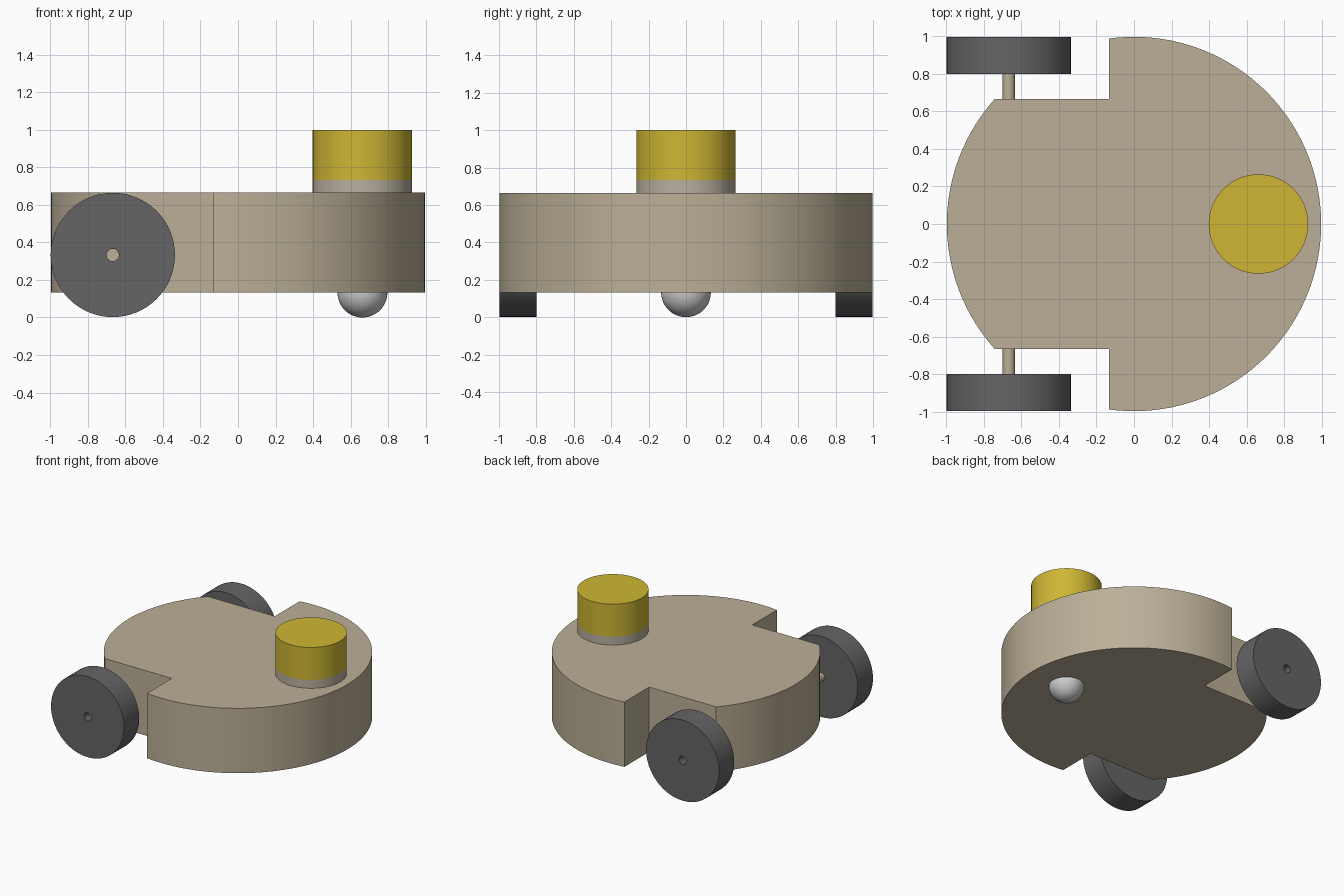
import bpy, bmesh
from math import sin, cos, acos, asin, pi, radians
from mathutils import Vector, Matrix

if "Cube" in bpy.data.objects:
    bpy.data.objects.remove(bpy.data.objects["Cube"])


def material(name, rgb):
    m = bpy.data.materials.new(name)
    m.diffuse_color = (*rgb, 1)
    m.use_nodes = True
    m.node_tree.nodes["Principled BSDF"].inputs["Base Color"].default_value = m.diffuse_color
    return m


TAN = material("tan", (0.50, 0.43, 0.31))
BASE = material("warm_grey", (0.48, 0.43, 0.35))
DARK = material("dark_rubber", (0.13, 0.13, 0.13))
YELLOW = material("yellow", (0.62, 0.47, 0.035))


def finish(ob, name, mat=None):
    ob.name = ob.data.name = name
    if mat:
        ob.data.materials.append(mat)
    bpy.ops.object.select_all(action='DESELECT')
    ob.select_set(True)
    bpy.context.view_layer.objects.active = ob
    bpy.ops.object.shade_smooth_by_angle(angle=radians(30))
    return ob


def from_bmesh(bm, name, mat):
    bmesh.ops.recalc_face_normals(bm, faces=bm.faces)
    me = bpy.data.meshes.new(name)
    bm.to_mesh(me)
    bm.free()
    ob = bpy.data.objects.new(name, me)
    bpy.context.collection.objects.link(ob)
    return finish(ob, name, mat)


def cylinder(name, r, depth, loc, mat, rot=(0, 0, 0), sides=64):
    bpy.ops.mesh.primitive_cylinder_add(vertices=sides, radius=r, depth=depth,
                                        location=loc, rotation=rot)
    return finish(bpy.context.object, name, mat)


# Chassis: round plate with a rear notch on each side for the wheels
NOTCH_X, NOTCH_Y, R = -0.133, 0.667, 0.997
Z0, Z1 = 0.133, 0.665


def arc(a0, a1, n):
    return [(R * cos(a0 + (a1 - a0) * i / n), R * sin(a0 + (a1 - a0) * i / n))
            for i in range(n + 1)]


a = acos(NOTCH_X / R)
b = pi - asin(NOTCH_Y / R)
outline = (arc(-a, a, 72) + [(NOTCH_X, NOTCH_Y)]
           + arc(b, 2 * pi - b, 32) + [(NOTCH_X, -NOTCH_Y)])
bm = bmesh.new()
face = bm.faces.new([bm.verts.new((x, y, Z0)) for x, y in outline])
ext = bmesh.ops.extrude_face_region(bm, geom=[face], use_keep_orig=True)
top = [v for v in ext["geom"] if isinstance(v, bmesh.types.BMVert)]
bmesh.ops.translate(bm, verts=top, vec=(0, 0, Z1 - Z0))
from_bmesh(bm, "chassis", TAN)

# Wheels with a bored hub, and the stub axles that carry them
WX, WZ = -0.667, 0.333
for side, s in (("left", 1), ("right", -1)):
    bm = bmesh.new()
    ring = [(0.033, 0.8), (0.331, 0.8), (0.331, 0.997), (0.033, 0.997)]
    vs = [bm.verts.new((WX + r, s * y, WZ)) for r, y in ring]
    edges = [bm.edges.new((vs[i], vs[(i + 1) % 4])) for i in range(4)]
    bmesh.ops.spin(bm, geom=vs + edges, cent=(WX, 0, WZ), axis=(0, 1, 0),
                   angle=2 * pi, steps=64, use_merge=True)
    bmesh.ops.remove_doubles(bm, verts=bm.verts, dist=1e-5)
    from_bmesh(bm, side + "_wheel", DARK)
    cylinder(side + "_axle", 0.033, 0.15, (WX, s * 0.73, WZ), TAN,
             (pi / 2, 0, 0), 32)

# Front caster ball
bpy.ops.mesh.primitive_uv_sphere_add(segments=48, ring_count=24, radius=0.133,
                                     location=(0.663, 0, 0.133))
finish(bpy.context.object, "caster_ball")

# Sensor turret on its base
cylinder("sensor_base", 0.265, 0.068, (0.663, 0, 0.699), BASE)
cylinder("sensor_head", 0.265, 0.267, (0.663, 0, 0.8665), YELLOW)
